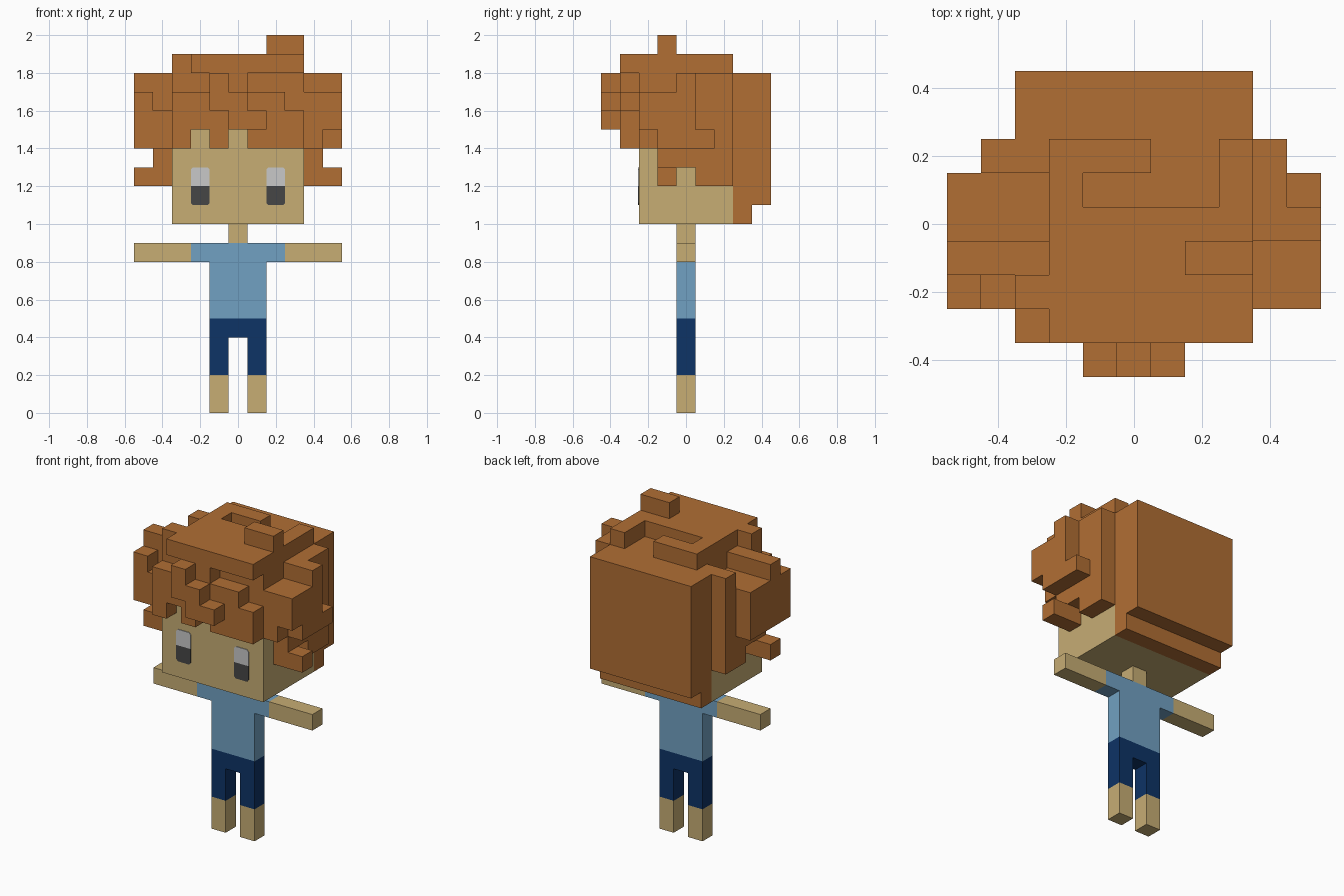
import bpy, bmesh
from itertools import product

if "Cube" in bpy.data.objects:
    bpy.data.objects.remove(bpy.data.objects["Cube"])

U = 0.1  # size of one block


def srgb(*c):
    return tuple(((v / 255 + 0.055) / 1.055) ** 2.4 if v > 10 else v / 255 / 12.92 for v in c) + (1,)


def material(name, *c):
    m = bpy.data.materials.new(name)
    m.diffuse_color = srgb(*c)
    m.use_nodes = True
    m.node_tree.nodes["Principled BSDF"].inputs["Base Color"].default_value = m.diffuse_color
    return m


HAIR = material("ginger hair", 177, 110, 52)
SKIN = material("tan skin", 199, 173, 116)
SHIRT = material("blue cloth", 113, 161, 194)
NAVY = material("navy cloth", 13, 51, 102)
WHITE = material("light grey", 200, 200, 200)
DARK = material("dark grey", 70, 70, 70)

parts = []        # (name, material, set of block cells)
occupied = set()  # all filled cells


def box(x0, x1, y0, y1, z0, z1):
    """Cells for block columns x0..x1, rows y0..y1, height z0 up to z1."""
    return set(product(range(x0, x1 + 1), range(y0, y1 + 1), range(z0, z1)))


def column_set(columns):
    """Cells for upright columns given as (x, y, bottom, top)."""
    return set().union(*(box(x, x, y, y, a, b) for x, y, a, b in columns))


def mirror(cells):
    return cells | {(-x, y, z) for x, y, z in cells}


def part(name, mat, cells):
    cells = cells - occupied
    occupied.update(cells)
    parts.append((name, mat, cells))


def finish(name, mat, bm):
    me = bpy.data.meshes.new(name)
    bm.to_mesh(me)
    bm.free()
    me.materials.append(mat)
    bpy.context.collection.objects.link(bpy.data.objects.new(name, me))


def build(name, mat, cells):
    """Mesh of the block faces that touch no other block."""
    bm = bmesh.new()
    for c in sorted(cells):
        for axis, s in product(range(3), (0, 1)):
            n = list(c)
            n[axis] += 2 * s - 1
            if tuple(n) in occupied:
                continue
            a, b = (axis + 1) % 3, (axis + 2) % 3
            loop = []
            for da, db in ((0, 0), (1, 0), (1, 1), (0, 1)):
                p = list(c)
                p[axis] += s
                p[a] += da
                p[b] += db
                loop.append(bm.verts.new(((p[0] - .5) * U, (p[1] - .5) * U, p[2] * U)))
            bm.faces.new(loop if s else loop[::-1])
    bmesh.ops.remove_doubles(bm, verts=bm.verts, dist=1e-4)
    finish(name, mat, bm)


# body
part("lower_legs", SKIN, mirror(box(1, 1, 0, 0, 0, 2)))
part("trousers", NAVY, mirror(box(1, 1, 0, 0, 2, 5)) | box(0, 0, 0, 0, 4, 5))
part("shirt", SHIRT, box(-1, 1, 0, 0, 5, 9) | box(-2, 2, 0, 0, 8, 9))
part("arms", SKIN, mirror(box(3, 5, 0, 0, 8, 9)))
part("neck", SKIN, box(0, 0, 0, 0, 9, 10))
part("head", SKIN, box(-3, 3, -2, 2, 10, 15))

# hair on the skull, with a dip on the left, and the long back
part("hair_cap", HAIR, box(-3, 3, -2, 2, 15, 18) - box(-3, -3, 0, 1, 17, 18))
part("hair_back", HAIR, box(-3, 3, 3, 4, 11, 18) | box(-3, 3, 3, 3, 10, 11))

# top layer with a notch, plus a tuft
top = box(-2, 3, -3, 2, 18, 19) - box(-1, 2, 1, 1, 18, 19) - box(1, 2, 2, 2, 18, 19)
part("hair_top", HAIR, top | box(-3, -3, -2, -2, 18, 19))
part("hair_tuft", HAIR, box(2, 3, -1, -1, 19, 20))

# fringe and its raised curl
part("fringe", HAIR, column_set([
    (-3, -3, 14, 17), (-2, -3, 15, 17), (-1, -3, 14, 18), (0, -3, 15, 18),
    (1, -3, 14, 17), (2, -3, 14, 17), (3, -3, 14, 16)]))
part("fringe_curl", HAIR, column_set([(-1, -4, 16, 18), (0, -4, 15, 17), (1, -4, 15, 16)]))

# side hair: inner layer, outer layer, flicked tip
part("right_side_hair", HAIR, column_set([
    (4, -2, 14, 17), (4, -1, 12, 17), (4, 0, 13, 18), (4, 1, 12, 18), (4, 2, 12, 18),
    (5, -2, 15, 17), (5, -1, 14, 17), (5, 0, 14, 18), (5, 1, 14, 15), (5, -1, 12, 13)]))
part("left_side_hair", HAIR, column_set([
    (-4, -2, 14, 16), (-4, -1, 12, 18), (-4, 0, 13, 17), (-4, 1, 12, 17), (-4, 2, 12, 18),
    (-5, -2, 14, 17), (-5, -1, 14, 18), (-5, 0, 14, 17), (-5, 1, 14, 17), (-5, -1, 12, 13)]))

for p in parts:
    build(*p)


# eyes: thin plates with clipped outer corners
def eye_plate(name, mat, cx, z_flat, z_clipped):
    bm = bmesh.new()
    c = 0.012
    d = c if z_clipped > z_flat else -c
    outline = [(-.05, z_flat), (.05, z_flat), (.05, z_clipped - d), (.05 - c, z_clipped),
               (-.05 + c, z_clipped), (-.05, z_clipped - d)]
    f = bm.faces.new([bm.verts.new((cx + x, -.25, z)) for x, z in outline])
    r = bmesh.ops.extrude_face_region(bm, geom=[f])
    for v in r["geom"]:
        if isinstance(v, bmesh.types.BMVert):
            v.co.y -= 0.004
    bmesh.ops.recalc_face_normals(bm, faces=bm.faces)
    finish(name, mat, bm)


for side, cx in (("left", -.2), ("right", .2)):
    eye_plate(side + "_eye_upper", WHITE, cx, 1.2, 1.3)
    eye_plate(side + "_eye_lower", DARK, cx, 1.2, 1.1)
